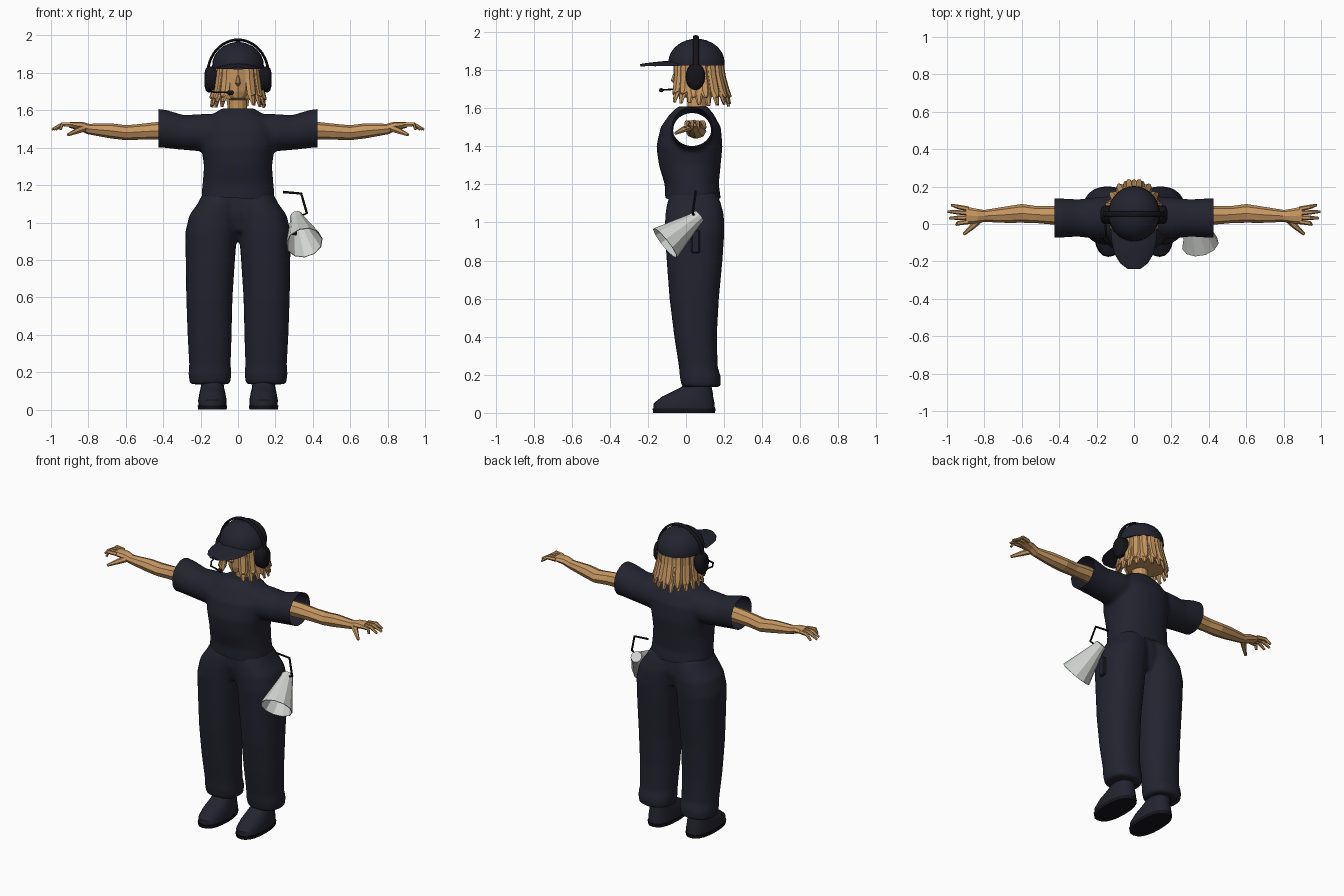
import bpy, bmesh, math, random
from mathutils import Vector

random.seed(4)
cube = bpy.data.objects.get("Cube")
if cube:
    bpy.data.objects.remove(cube, do_unlink=True)


def material(name, rgb):
    m = bpy.data.materials.new(name)
    m.use_nodes = True
    m.diffuse_color = (*rgb, 1)
    m.node_tree.nodes["Principled BSDF"].inputs["Base Color"].default_value = (*rgb, 1)
    return m


NAVY = material("navy cloth", (0.017, 0.017, 0.029))
BLACK = material("black plastic", (0.007, 0.007, 0.010))
TAN = material("warm tan", (0.57, 0.31, 0.12))
GREY = material("pale grey", (0.64, 0.66, 0.63))


def skin_rings(bm, rings, ends=(True, True)):
    rows = [[bm.verts.new(p) for p in r] for r in rings]
    n = len(rows[0])
    for a, b in zip(rows, rows[1:]):
        for i in range(n):
            bm.faces.new((a[i], a[(i + 1) % n], b[(i + 1) % n], b[i]))
    for row, capped in ((rows[0], ends[0]), (rows[-1], ends[1])):
        if capped:
            bm.faces.new(row)


def spow(v, e):
    return math.copysign(abs(v) ** (2 / e), v)


def stack(bm, rings, sides=24, power=2):
    """Horizontal oval rings: z, centre x, centre y, half width, half depth."""
    turn = [math.tau * i / sides for i in range(sides)]
    skin_rings(bm, [[(cx + a * spow(math.cos(t), power), cy + b * spow(math.sin(t), power), z)
                     for t in turn] for z, cx, cy, a, b in rings])


def tube(bm, path, radii, sides=8, ref=(0, 0, 1), ends=(True, True)):
    """Oval tube along a path; radii are one number or (across, along ref)."""
    pts, ref, rings = [Vector(p) for p in path], Vector(ref), []
    for i, p in enumerate(pts):
        t = (pts[min(i + 1, len(pts) - 1)] - pts[max(i - 1, 0)]).normalized()
        side = t.cross(ref).normalized()
        up = side.cross(t)
        r = radii[i] if isinstance(radii, list) else radii
        a, b = r if isinstance(r, tuple) else (r, r)
        rings.append([p + side * a * math.cos(math.tau * k / sides)
                      + up * b * math.sin(math.tau * k / sides) for k in range(sides)])
    skin_rings(bm, rings, ends)


def finish(name, bm, mat, angle=40, cuts=()):
    """Turn a bmesh into an object; angle 0 leaves it flat shaded."""
    bmesh.ops.recalc_face_normals(bm, faces=bm.faces[:])
    for co, no in cuts:
        bmesh.ops.bisect_plane(bm, geom=bm.verts[:] + bm.edges[:] + bm.faces[:],
                               plane_co=co, plane_no=no, clear_outer=True)
    for f in bm.faces:
        f.smooth = angle > 0
    me = bpy.data.meshes.new(name)
    bm.to_mesh(me)
    bm.free()
    if angle:
        me.set_sharp_from_angle(angle=math.radians(angle))
    me.materials.append(mat)
    ob = bpy.data.objects.new(name, me)
    bpy.context.scene.collection.objects.link(ob)
    return ob


def fuse(name, bm, mat, cuts=()):
    """Merge overlapping volumes into one soft cloth surface, then trim it."""
    ob = finish("rough_" + name, bm, mat)
    mod = ob.modifiers.new("merge", "REMESH")
    mod.mode, mod.voxel_size = "VOXEL", 0.012
    soft = ob.modifiers.new("soften", "SMOOTH")
    soft.factor, soft.iterations = 0.5, 6
    dg = bpy.context.evaluated_depsgraph_get()
    out = bmesh.new()
    out.from_mesh(ob.evaluated_get(dg).to_mesh())
    bpy.data.objects.remove(ob, do_unlink=True)
    return finish(name, out, mat, 60, cuts)


# Shirt: torso with one sleeve tube running through, open at sleeves and hem
bm = bmesh.new()
stack(bm, [(1.08, 0, .038, .19, .145), (1.15, 0, .035, .195, .145), (1.2, 0, .03, .19, .142),
           (1.3, 0, .02, .182, .162), (1.4, 0, .018, .195, .174), (1.5, 0, .025, .2, .158),
           (1.57, 0, .03, .15, .115), (1.61, 0, .035, .085, .075)], 32, 2.3)
half = [(.47, 1.506, .108, .106), (.4, 1.502, .106, .102), (.3, 1.482, .1, .093), (.2, 1.48, .112, .1)]
row = [(-x, z, a, b) for x, z, a, b in half] + [(0, 1.485, .11, .1)] + half[::-1]
tube(bm, [(x, .032, z) for x, z, a, b in row], [(a, b) for x, z, a, b in row], 24)
fuse("shirt", bm, NAVY, [((.425, 0, 0), (1, 0, 0)), ((-.425, 0, 0), (-1, 0, 0)),
                         ((0, 0, 1.13), (-.06, 0, -1))])

# Trousers: two wide legs merging at the hips
bm = bmesh.new()
for s in (1, -1):
    stack(bm, [(z, s * cx, cy, a, b) for z, cx, cy, a, b in (
        (.135, .15, .08, .108, .102), (.19, .15, .075, .115, .108), (.24, .15, .065, .111, .102),
        (.4, .152, .05, .118, .112), (.6, .153, .043, .124, .13), (.8, .148, .045, .132, .147),
        (.95, .143, .045, .139, .157), (1.04, .127, .045, .133, .154),
        (1.1, .105, .042, .112, .142), (1.16, .085, .04, .1, .12))], 24, 2.3)
stack(bm, [(.95, 0, .045, .1, .1), (1.05, 0, .045, .18, .13), (1.15, 0, .04, .15, .12)])
fuse("trousers", bm, NAVY)

for s, side in ((1, "left"), (-1, "right")):
    # Shoes with a sole and a lace
    bm = bmesh.new()
    stack(bm, [(z, s * .137, cy, a, b) for z, cy, a, b in (
        (.012, -.01, .074, .162), (.05, -.01, .076, .16), (.085, .008, .07, .135),
        (.11, .032, .064, .108), (.135, .055, .06, .08), (.17, .065, .055, .065))], 20, 2.4)
    finish(side + "_shoe", bm, NAVY)
    bm = bmesh.new()
    stack(bm, [(0, s * .137, -.01, .076, .162), (.022, s * .137, -.01, .079, .166)], 20, 2.4)
    finish(side + "_sole", bm, BLACK)
    bm = bmesh.new()
    tube(bm, [(s * .137 + d, -.062 + abs(d) * .4, .12 - abs(d) * .4) for d in (-.05, -.02, .02, .05)], .006, 5)
    finish(side + "_lace", bm, NAVY)

    # Arm and palm
    bm = bmesh.new()
    arm = [(.37, .045, 1.49, .05, .05), (.43, .047, 1.49, .05, .047), (.52, .05, 1.485, .045, .042),
           (.6, .057, 1.48, .05, .04), (.68, .05, 1.49, .044, .04), (.8, .043, 1.5, .032, .028),
           (.84, .043, 1.515, .038, .024), (.9, .045, 1.522, .048, .016)]
    tube(bm, [(s * x, y, z) for x, y, z, a, b in arm], [(a, b) for x, y, z, a, b in arm], 8)
    # Fingers and thumb
    for k, reach in enumerate((.95, .985, .995, .975)):
        y = .012 + k * .023
        tip = y + (k - 1.3) * .012
        tube(bm, [(s * .885, y, 1.523), (s * .94, (y + tip) / 2, 1.525), (s * reach, tip, 1.497)],
             [.013, .012, .007], 6)
    tube(bm, [(s * .82, .03, 1.505), (s * .86, -.01, 1.49), (s * .91, -.055, 1.468)], [.02, .016, .008], 6)
    finish(side + "_arm", bm, TAN, 0)

    # Headphone cup and cushion
    bm = bmesh.new()
    tube(bm, [(s * x, .05, 1.765) for x in (.11, .125, .14, .16, .172, .178)],
         [(.045, .065), (.052, .072), (.048, .068), (.05, .07), (.042, .06), (.025, .04)], 16)
    finish(side + "_ear_cup", bm, BLACK)

# Head with neck and nose
bm = bmesh.new()
stack(bm, [(1.585, 0, .06, .05, .05), (1.655, 0, .055, .047, .05), (1.665, 0, .02, .04, .07),
           (1.7, 0, .045, .07, .105), (1.77, 0, .06, .09, .125), (1.86, 0, .06, .1, .125)], 12)
tube(bm, [(0, -.06, 1.785), (0, -.068, 1.745), (0, -.06, 1.735)], [.006, .014, .008], 6, (0, 1, 0))
finish("head", bm, TAN, 0)

# Hair: an inner shell covered by two layers of tapered locks
bm = bmesh.new()
stack(bm, [(1.66, 0, .105, .12, .115), (1.75, 0, .09, .115, .12), (1.86, 0, .075, .11, .12)], 14)
for layer, count in ((0, 17), (1, 14)):
    for k in range(count):
        t = math.radians(34 + 292 * k / (count - 1))
        out = Vector((math.sin(t), -math.cos(t), 0))
        back = (1 - math.cos(t)) / 2
        drop = 1.64 - .025 * back + random.uniform(-.012, .012) + layer * .035
        swell = layer * .006

        def at(a, b, cy, z):
            return (out.x * (a + swell), cy + out.y * (b + swell), z)
        tube(bm, [at(.105, .118, .06, 1.87), at(.112, .124, .065, 1.77),
                  at(.128, .142, .07, 1.69), at(.145, .16, .072, drop)],
             [(.024, .012), (.028, .015), (.027, .014), (.01, .006)], 6, out)
finish("hair", bm, TAN, 0)

# Cap: dome, button and brim
bm = bmesh.new()
dome = [math.radians(d) for d in (0, 12, 25, 40, 55, 70, 82)]
stack(bm, [(1.825, 0, .055, .137, .147)]
      + [(1.84 + .125 * math.sin(t), 0, .055, .138 * math.cos(t), .148 * math.cos(t)) for t in dome], 28)
stack(bm, [(1.955, 0, .055, .018, .018), (1.972, 0, .055, .01, .01)], 10)
finish("cap_dome", bm, NAVY)
bm = bmesh.new()
brim = [(-.03, 1.845, .125), (-.1, 1.842, .118), (-.16, 1.836, .104), (-.21, 1.83, .074), (-.24, 1.825, .035)]
tube(bm, [(0, y, z) for y, z, w in brim], [(w, .007) for y, z, w in brim], 16)
for v in bm.verts:
    v.co.z -= 1.4 * v.co.x ** 2
finish("cap_brim", bm, NAVY)

# Headset band and microphone
bm = bmesh.new()
arc = [math.pi * k / 24 for k in range(25)]
tube(bm, [(.163 * math.cos(t), .052, 1.79 + .187 * math.sin(t)) for t in arc], (.007, .015), 8, (0, 1, 0))
finish("headset_band", bm, BLACK)
bm = bmesh.new()
tube(bm, [(-.155, .03, 1.715), (-.15, -.06, 1.7), (-.12, -.11, 1.697), (-.05, -.13, 1.695)], .005, 6)
tube(bm, [(x, -.13, 1.695) for x in (-.058, -.05, -.03, -.022)], [.005, .012, .012, .005], 8)
finish("microphone", bm, BLACK)

# Megaphone: faceted open horn, handle and trigger
bm = bmesh.new()
tube(bm, [(.312, .07, 1.035), (.32, .04, 1.01), (.355, -.11, .892)], [.034, .042, .1], 11, ends=(True, False))
horn = finish("megaphone_horn", bm, GREY, 0)
wall = horn.modifiers.new("wall", "SOLIDIFY")
wall.thickness = .004
bm = bmesh.new()
tube(bm, [(.24, .05, 1.163), (.338, .05, 1.155), (.368, .035, 1.05), (.325, .045, 1.03)], .007, 6, (0, 1, 0))
finish("megaphone_handle", bm, BLACK)
bm = bmesh.new()
tube(bm, [(.27, -.06, .945), (.29, -.06, .945), (.315, -.06, .94)], [.006, .012, .012], 6)
finish("megaphone_trigger", bm, BLACK)

# Belt pouch
bm = bmesh.new()
bmesh.ops.create_cube(bm, size=1)
for v in bm.verts:
    v.co = (.28 + v.co.x * .035, .05 + v.co.y * .045, .9 + v.co.z * .12)
pouch = finish("belt_pouch", bm, NAVY, 0)
pouch.modifiers.new("soft edges", "BEVEL").width = .006
